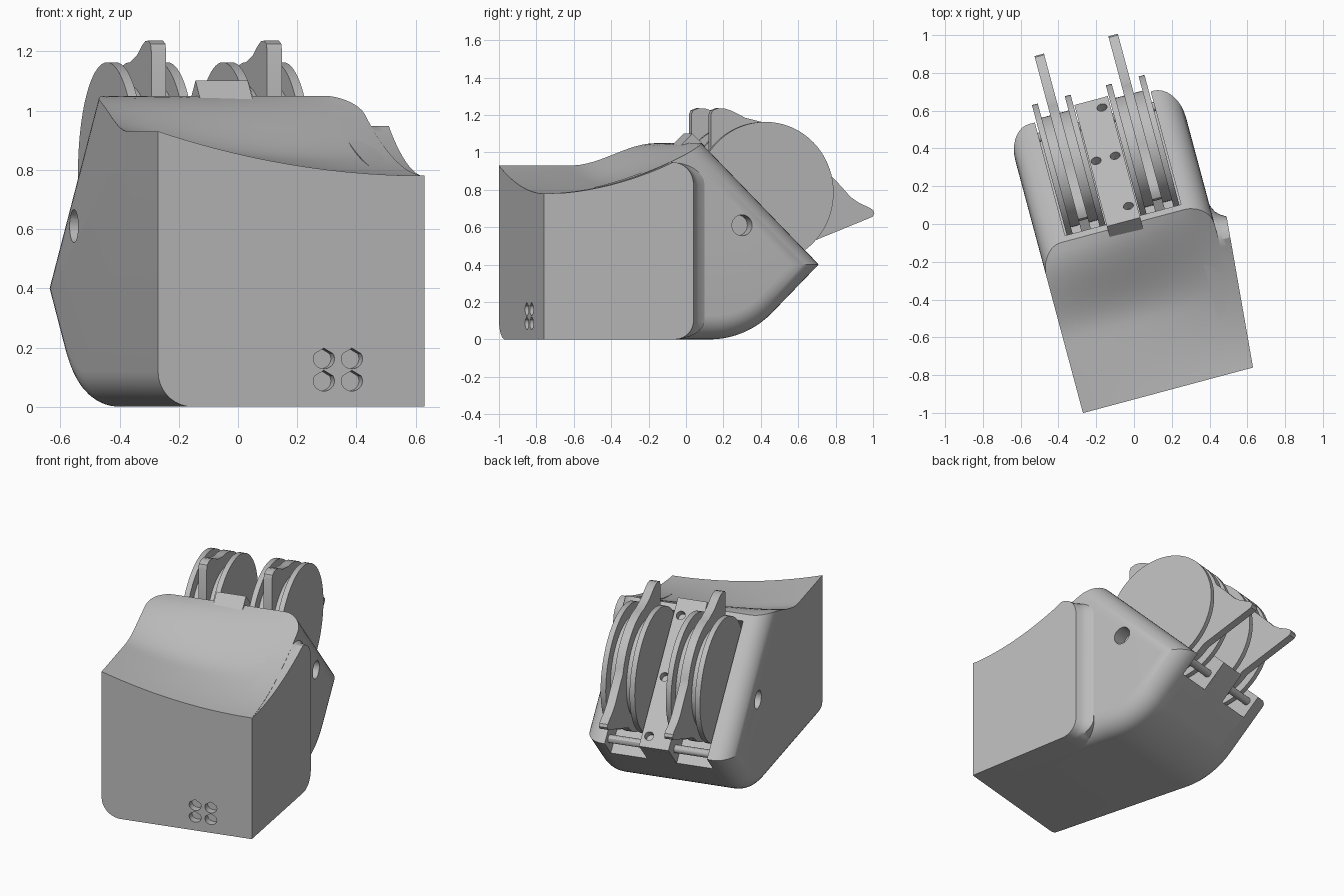
import bpy, bmesh, math
from mathutils import Vector

cube = bpy.data.objects.get("Cube")
if cube:
    bpy.data.objects.remove(cube, do_unlink=True)

TURN = math.radians(15)            # the whole unit is turned about z
LEFT, RIGHT, FRONT = -0.52, 0.412, -0.897
TIP_Y, TIP_Z, R2 = 0.655, 0.4, math.sqrt(2)

grey = bpy.data.materials.new("light_grey")
grey.use_nodes = True
grey.diffuse_color = (0.5, 0.5, 0.5, 1)
grey.node_tree.nodes["Principled BSDF"].inputs["Base Color"].default_value = (0.5, 0.5, 0.5, 1)


def make_object(name, bm):
    bmesh.ops.remove_doubles(bm, verts=bm.verts, dist=0.0004)
    bmesh.ops.recalc_face_normals(bm, faces=bm.faces)
    mesh = bpy.data.meshes.new(name)
    bm.to_mesh(mesh)
    bm.free()
    mesh.materials.append(grey)
    obj = bpy.data.objects.new(name, mesh)
    obj.rotation_euler.z = TURN
    bpy.context.collection.objects.link(obj)
    return obj


def loft(name, rings):
    """Skin a list of equal-length rings of points and cap both ends."""
    bm = bmesh.new()
    rows = [[bm.verts.new(p) for p in ring] for ring in rings]
    n = len(rows[0])
    for a, b in zip(rows, rows[1:]):
        for i in range(n):
            j = (i + 1) % n
            bm.faces.new((a[i], a[j], b[j], b[i]))
    bm.faces.new(rows[0])
    bm.faces.new(rows[-1][::-1])
    return make_object(name, bm)


def prism(name, outline, x0, x1):
    return loft(name, [[(x, y, z) for y, z in outline] for x in (x0, x1)])


def arc(cy, cz, ry, rz, a0, a1, n):
    angles = [math.radians(a0 + (a1 - a0) * i / n) for i in range(n + 1)]
    return [(cy + ry * math.cos(a), cz + rz * math.sin(a)) for a in angles]


def slope(s, n):
    """Point s along the sloped rear face and n above it, as (y, z)."""
    return ((s + n) / R2, TIP_Y + TIP_Z + (n - s) / R2)


def select_only(obj):
    bpy.context.view_layer.update()
    for o in bpy.context.selected_objects:
        o.select_set(False)
    obj.select_set(True)
    bpy.context.view_layer.objects.active = obj


def cut(obj, cutters):
    for cutter in cutters:
        cutter.hide_render = True
        mod = obj.modifiers.new("cut", 'BOOLEAN')
        mod.operation, mod.solver, mod.object = 'DIFFERENCE', 'EXACT', cutter
        select_only(obj)
        bpy.ops.object.modifier_apply(modifier=mod.name)
        bpy.data.objects.remove(cutter, do_unlink=True)


def smooth(obj):
    select_only(obj)
    bpy.ops.object.shade_smooth_by_angle(angle=math.radians(30))


def ease(a, b, x):
    x = min(1, max(0, (x - a) / (b - a)))
    return x * x * (3 - 2 * x)


def top_z(x, y):
    """Dished top: high on one side, sweeping up to the ridge."""
    t = min(1, max(0, (x - LEFT) / (RIGHT - LEFT)))
    s = min(1, max(0, (y - FRONT) / -FRONT))
    front = 0.78 + 0.15 * (1 - t) ** 2
    rise = (1 - t) * ease(0.45, 0.97, s) + t * s ** 1.9
    return front + (1.05 - front) * rise


# Housing: side profile swept across, shrinking near the sides for round edges
def housing_ring(x, o):
    radius = 0.48 - o
    t = radius * math.tan(math.radians(22.5))
    ring = [(FRONT, o)]
    ring += arc(0.255 + o - o * R2 - t, o + radius, radius, radius, -90, -45, 10)
    ring.append((TIP_Y - o * R2, TIP_Z))
    lo, hi = -0.4, 0.1
    for _ in range(30):                      # find where slope meets top
        mid = (lo + hi) / 2
        if top_z(x, mid) < TIP_Y + TIP_Z - o * R2 - mid:
            lo = mid
        else:
            hi = mid
    ring += [(y, top_z(x, y)) for y in (lo + (FRONT - lo) * i / 20 for i in range(21))]
    return [(x, y, z) for y, z in ring]


def edge_steps(r):
    angles = [math.radians(a) for a in range(0, 91, 10)]
    return [(r * (1 - math.cos(a)), r * (1 - math.sin(a))) for a in angles]


rings = [housing_ring(LEFT + d, o) for d, o in edge_steps(0.12)]
x0, x1 = LEFT + 0.12, RIGHT - 0.13
rings += [housing_ring(x0 + (x1 - x0) * i / 10, 0) for i in range(1, 10)]
rings += [housing_ring(RIGHT - d, o) for d, o in reversed(edge_steps(0.13))]
housing = loft("housing", rings)


# Flared side panel with a hollow fillet behind it
def flare_ring(h, e, inner=None):
    zt = top_z(RIGHT, -0.2)
    ring = [(FRONT, 0)]
    ring += arc(-0.19, 0.1, 0.102 + e, 0.1, -90, 0, 8)
    ring += arc(-0.2, zt - 0.12, 0.112 + e, 0.12, 0, 90, 8)
    pts = [(inner or RIGHT + h * (y - FRONT) / 0.81, y, z) for y, z in ring]
    for i in range(1, 17):
        y = -0.2 + (FRONT + 0.2) * i / 16
        x = inner or RIGHT + h * (y - FRONT) / 0.81
        pts.append((x, y, top_z(RIGHT, y) - 0.002))
    return pts


flare = loft("side_panel", [flare_ring(0, 0.08, 0.3), flare_ring(0, 0.08), flare_ring(0.018, 0.04),
                            flare_ring(0.04, 0.018), flare_ring(0.072, 0)])

# Wheel slots, side pivot holes and drop-shaped front holes
GROUPS = (-0.253, 0.152)
slot = [slope(0.05, 0.1), slope(1.2, 0.1), slope(1.2, -0.15), slope(0.05, -0.15)]
cutters = [prism("slot_cutter", slot, c - 0.115, c + 0.115) for c in GROUPS]
pivot = arc(0.2, 0.61, 0.056, 0.056, 0, 345, 23)
cutters += [prism("pivot_cutter", pivot, a, b) for a, b in ((-0.6, -0.42), (0.312, 0.5))]
for cx in (0.06, 0.158):
    for cz in (0.087, 0.162):
        drop = arc(cx, cz, 0.037, 0.034, 150, 390, 16) + [(cx, cz + 0.036)]
        cutters.append(loft("drop_cutter", [[(x, y, z) for x, z in drop] for y in (-0.95, -0.85)]))
cut(housing, cutters)

# Raised centre strip with four screw holes
strip = [slope(-0.015, 0.05), slope(0.926, 0.05), slope(0.926, -0.17), slope(-0.015, -0.05)]
divider = prism("centre_strip", strip, -0.142, 0.041)
holes = []
for hx, hy in ((-0.107, 0.375), (-0.003, 0.375), (-0.004, 0.64), (-0.004, 0.1)):
    s = hy * R2 - 0.05
    circle = arc(hx, s, 0.027, 0.027, 0, 340, 17)
    holes.append(loft("screw_cutter", [[(x, *slope(q, n)) for x, q in circle] for n in (0.1, -0.03)]))
cut(divider, holes)

# Two sets of wheels, each with a lever between a pair of discs
CY, CZ, RAD = 0.37, 0.785, 0.378
disc = arc(CY, CZ, RAD, RAD, 0, 355, 71)
hub = arc(CY, CZ, 0.3, 0.3, 0, 354, 59)
lever = [(0.09, 0.95), (0.09, 1.2), (0.1, 1.225), (0.13, 1.236), (0.167, 1.235), (0.21, 1.22), (0.28, 1.185)]
lever += arc(CY, CZ, RAD, RAD, 90, 18, 16)
lever += [(0.8, 0.83), (0.865, 0.76), (0.91, 0.73), (0.964, 0.706), (0.988, 0.692),
          (0.995, 0.674), (0.985, 0.656), (0.964, 0.647)]
lever += arc(CY, CZ, RAD, RAD, -45, -200, 30)
pin = arc(*slope(0.87, -0.06), 0.025, 0.025, 0, 330, 11)
parts = [housing, flare, divider]
for side, c in zip(("right", "left"), GROUPS):
    for place, dx in (("outer", -0.09), ("inner", 0.09)):
        parts.append(prism(f"{side}_disc_{place}", disc, c + dx - 0.016, c + dx + 0.016))
    parts.append(prism(f"{side}_hub", hub, c - 0.08, c + 0.08))
    parts.append(prism(f"{side}_lever", lever, c - 0.026, c + 0.026))
    parts.append(prism(f"{side}_stop_pin", pin, c - 0.116, c + 0.116))

for part in parts:
    smooth(part)
